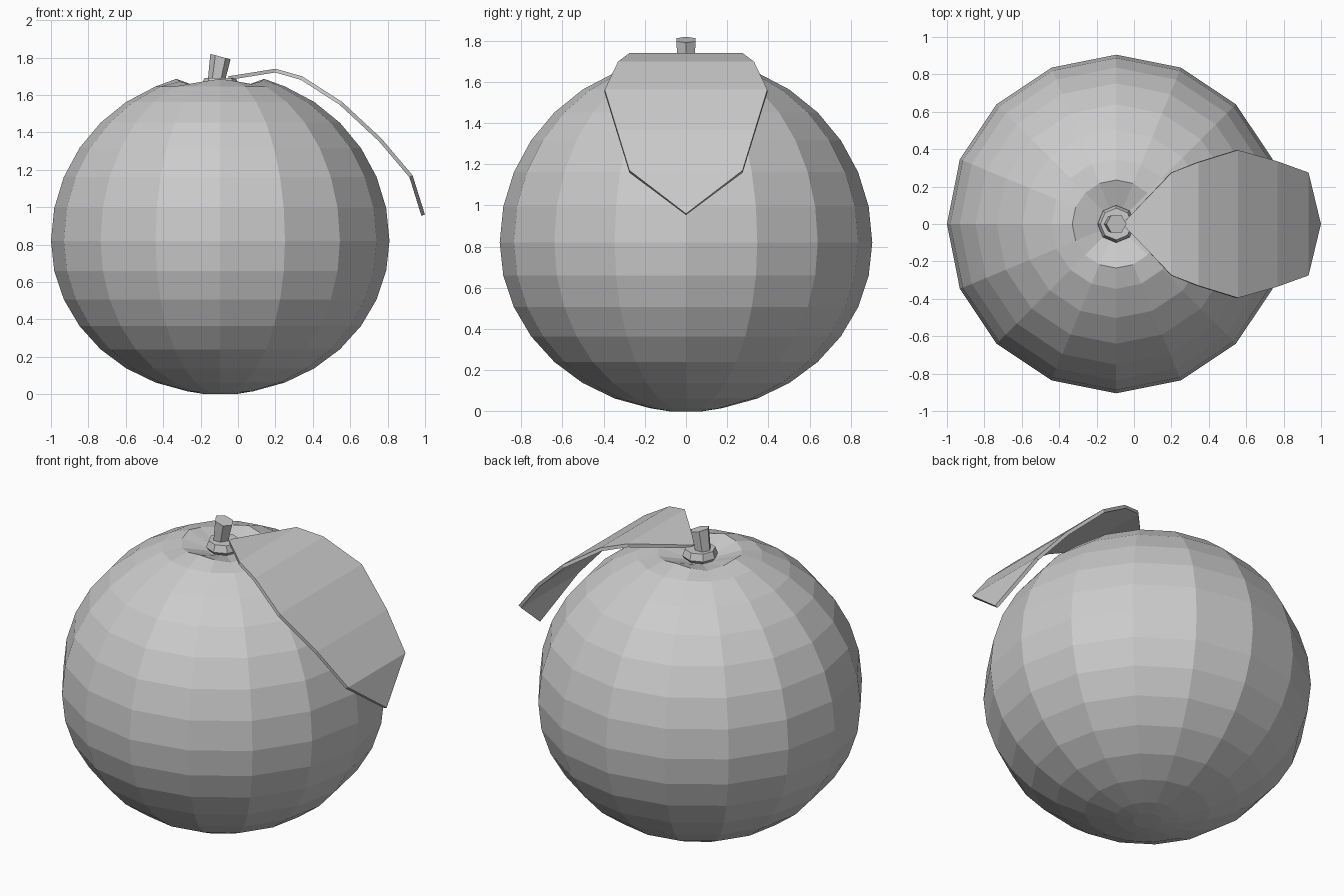
import bpy, bmesh
from math import sin, cos, pi

if "Cube" in bpy.data.objects:
    bpy.data.objects.remove(bpy.data.objects["Cube"])

CX = -0.095  # fruit axis


def finish(bm, name):
    bmesh.ops.recalc_face_normals(bm, faces=bm.faces)
    me = bpy.data.meshes.new(name)
    bm.to_mesh(me)
    bm.free()
    ob = bpy.data.objects.new(name, me)
    bpy.context.collection.objects.link(ob)
    return ob


def loft(name, rings):
    """Skin a list of equal-length point rings and cap both ends."""
    bm = bmesh.new()
    vs = [[bm.verts.new(p) for p in ring] for ring in rings]
    n = len(vs[0])
    for a, b in zip(vs, vs[1:]):
        for i in range(n):
            j = (i + 1) % n
            bm.faces.new((a[i], a[j], b[j], b[i]))
    bm.faces.new(vs[0])
    bm.faces.new(vs[-1])
    return finish(bm, name)


def ring(r, z, n, x=CX, slope=0.0, wave=0.0):
    pts = []
    for i in range(n):
        t = 2 * pi * i / n
        pts.append((x + r * cos(t), r * sin(t), z + slope * r * cos(t) + wave * cos(4 * t)))
    return pts


# Fruit: 16-sided sphere, taller above the equator, with a lumpy dimple on top
rings = [ring(0.08, 0.0, 16)]
for k in range(1, 15):
    a = pi * k / 16
    c = -cos(a)
    rings.append(ring(0.905 * sin(a), 0.82 + c * (0.82 if c < 0 else 0.893), 16))
rings.append(ring(0.235, 1.672, 16, wave=0.014))
rings.append(ring(0.09, 1.63, 16))
loft("fruit", rings)

# Collar at the base of the stem
loft("stem_collar", [ring(0.075, 1.62, 8), ring(0.1, 1.65, 8), ring(0.085, 1.69, 8)])

# Leaning stem with a slanted top
loft("stem", [ring(0.045, 1.66, 6, x=-0.118), ring(0.054, 1.805, 6, x=-0.094, slope=-0.27)])

# Leaf: (x, z, half width) stations along the arching midrib, thin solid
stations = [(-0.05, 1.69, 0.012), (0.20, 1.73, 0.275), (0.34, 1.69, 0.33),
            (0.55, 1.555, 0.395), (0.76, 1.36, 0.335), (0.925, 1.165, 0.275)]
bm = bmesh.new()
rows = [[bm.verts.new((x, s * w, z)) for s in (-1, 1)] for x, z, w in stations]
for a, b in zip(rows, rows[1:]):
    bm.faces.new((a[0], b[0], b[1], a[1]))
tip = bm.verts.new((0.99, 0, 0.957))
bm.faces.new((rows[-1][0], tip, rows[-1][1]))
leaf = finish(bm, "leaf")
mod = leaf.modifiers.new("thickness", "SOLIDIFY")
mod.thickness = 0.02
mod.offset = 0
